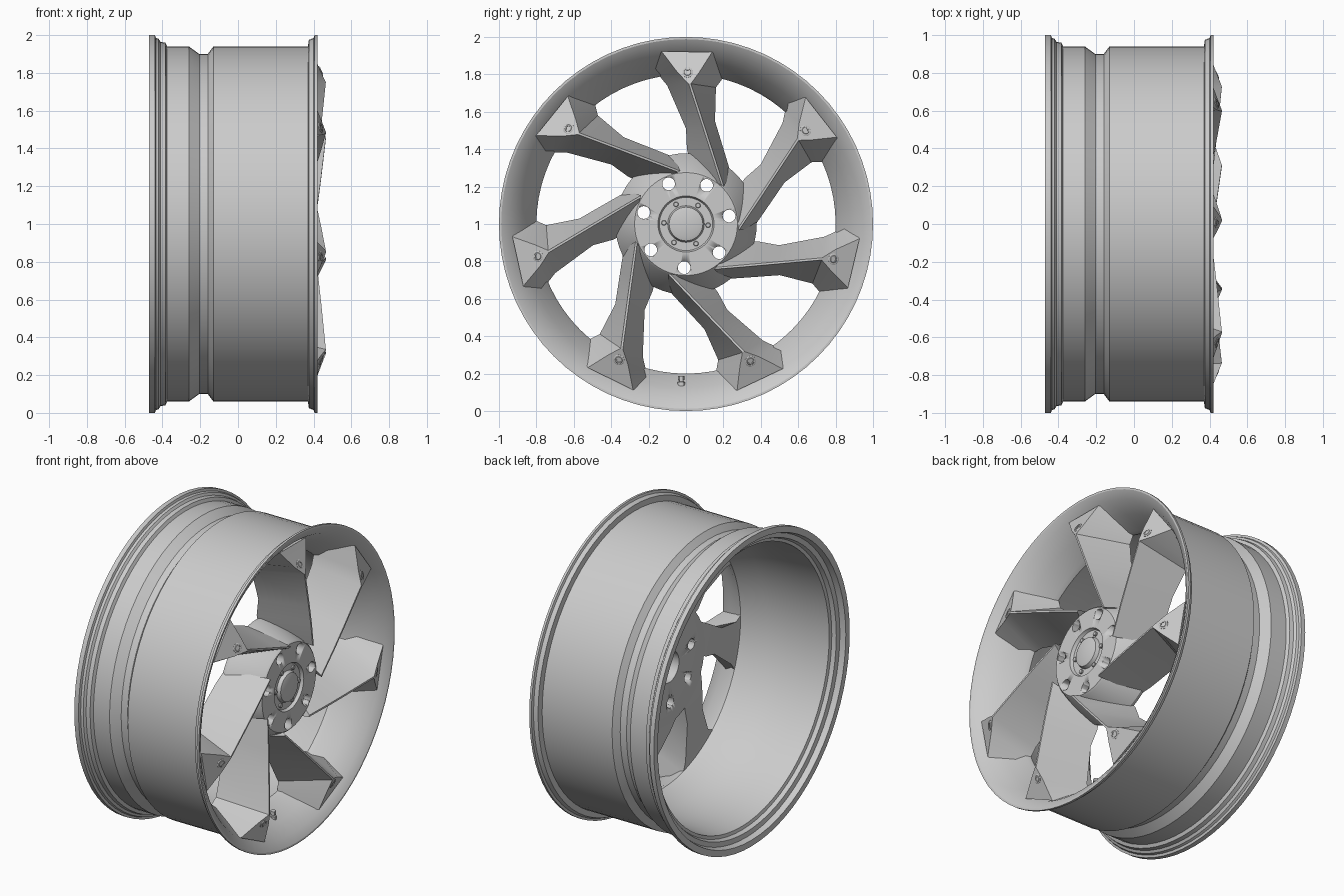
import bpy, bmesh, math
from mathutils import Matrix, Vector

if "Cube" in bpy.data.objects:
    bpy.data.objects.remove(bpy.data.objects["Cube"])

CENTER = Matrix.Translation((0, 0, 1))
N = 7


def finish(bm, name, angle=30):
    bmesh.ops.remove_doubles(bm, verts=bm.verts, dist=1e-5)
    bmesh.ops.recalc_face_normals(bm, faces=bm.faces)
    me = bpy.data.meshes.new(name)
    bm.to_mesh(me)
    bm.free()
    ob = bpy.data.objects.new(name, me)
    bpy.context.collection.objects.link(ob)
    bpy.ops.object.select_all(action='DESELECT')
    ob.select_set(True)
    bpy.context.view_layer.objects.active = ob
    bpy.ops.object.shade_smooth_by_angle(angle=math.radians(angle))
    return ob


def revolve(bm, profile, seg, mat, closed=False):
    """Turn (x, radius) points around the local x axis."""
    rings = []
    for x, r in profile:
        if r == 0:
            rings.append([bm.verts.new(mat @ Vector((x, 0, 0)))] * seg)
            continue
        rings.append([bm.verts.new(mat @ Vector((x, r * math.sin(2 * math.pi * k / seg),
                                                 r * math.cos(2 * math.pi * k / seg))))
                      for k in range(seg)])
    pairs = list(zip(rings, rings[1:])) + ([(rings[-1], rings[0])] if closed else [])
    for a, b in pairs:
        for k in range(seg):
            m = (k + 1) % seg
            vs = list(dict.fromkeys((a[k], a[m], b[m], b[k])))
            if len(vs) > 2:
                bm.faces.new(vs)


def turn(i, n=N, offset=0.0):
    return CENTER @ Matrix.Rotation(2 * math.pi * i / n + offset, 4, 'X')


# Rim barrel: outer side, front lip, inward cone, smooth inner side, back lip
rim = [(-.47, 1), (-.44, 1), (-.435, .985), (-.42, .98), (-.41, .965), (-.385, .96),
       (-.375, .94), (-.26, .94), (-.205, .90), (-.16, .90), (-.13, .94), (.37, .94),
       (.375, .975), (.40, .985), (.405, 1), (.42, 1), (.42, .988), (.39, .937),
       (.30, .875), (.20, .81), (.17, .80), (.12, .815), (.02, .85), (-.12, .872),
       (-.26, .88), (-.40, .89), (-.405, .91), (-.43, .92), (-.435, .95), (-.47, .96)]
bm = bmesh.new()
revolve(bm, rim, 72, CENTER, closed=True)
finish(bm, "rim_barrel", 25)

# Swept spokes: stations of back-left, ridge-left, ridge-right, back-right as (x, y, z)
stations = [
    [(.17, -.22, .84), (.388, -.13, .922), (.388, .14, .92), (.17, .25, .83)],
    [(.17, -.145, .795), (.437, -.045, .81), (.437, .07, .81), (.17, .205, .79)],
    [(.165, -.10, .74), (.465, .014, .75), (.465, .026, .75), (.165, .16, .73)],
    [(.145, .00, .51), (.44, .092, .51), (.44, .104, .51), (.145, .155, .55)],
    [(.13, .005, .40), (.425, .134, .38), (.425, .146, .38), (.13, .21, .37)],
    [(.13, .03, .30), (.40, .191, .205), (.40, .203, .20), (.13, .24, .27)],
]
bm = bmesh.new()
for i in range(N):
    m = turn(i)
    loops = [[bm.verts.new(m @ Vector(p)) for p in s] for s in stations]
    for a, b in zip(loops, loops[1:]):
        for k in range(4):
            j = (k + 1) % 4
            bm.faces.new((a[k], a[j], b[j], b[k]))
    bm.faces.new(loops[0])
    bm.faces.new(loops[-1])
finish(bm, "spokes", 20)

# Hub with a sloping skirt and central bore
bm = bmesh.new()
revolve(bm, [(.12, .10), (.12, .31), (.13, .375), (.15, .378), (.355, .285), (.365, .275),
             (.365, .15), (.34, .14), (.30, .10)], 56, CENTER, closed=True)
hub = finish(bm, "hub")

# Lug holes cut through the hub
bm = bmesh.new()
for i in range(N):
    m = turn(i, N, math.radians(10.5)) @ Matrix.Translation((0, .234, 0))
    revolve(bm, [(0, 0), (0, .034), (.5, .034), (.5, 0)], 20, m)
cutter = finish(bm, "lug_hole_cutter")
cutter.hide_render = True
mod = hub.modifiers.new("lug_holes", 'BOOLEAN')
mod.operation = 'DIFFERENCE'
mod.solver = 'EXACT'
mod.object = cutter
bpy.context.view_layer.objects.active = hub
bpy.ops.object.modifier_apply(modifier=mod.name)
bpy.data.objects.remove(cutter)

# Recessed centre cap with raised dome
bm = bmesh.new()
revolve(bm, [(.30, 0), (.30, .143), (.345, .143), (.345, .098), (.368, .090),
             (.374, .07), (.378, 0)], 40, CENTER)
finish(bm, "centre_cap")

# Small cap bolts
bm = bmesh.new()
for i in range(6):
    m = turn(i, 6, math.radians(-3)) @ Matrix.Translation((.34, .118, 0))
    revolve(bm, [(0, 0), (0, .014), (.014, .014), (.017, .011), (.017, 0)], 10, m)
finish(bm, "cap_bolts")

# Socket bolts on the spoke tips, tilted with the facet
bm = bmesh.new()
tilt = Matrix.Rotation(math.radians(-24), 4, 'Y')
for i in range(N):
    m = turn(i) @ Matrix.Translation((.432, .008, .808)) @ tilt
    revolve(bm, [(-.02, 0), (-.02, .03), (.007, .03), (.009, .027), (.009, .020), (.011, .018),
                 (.011, .012), (.007, .012), (.007, 0)], 16, m)
finish(bm, "spoke_bolts", 25)

# Valve stem on the cone at the bottom
bm = bmesh.new()
m = turn(0) @ Matrix.Translation((.27, -.025, -.87)) @ Matrix.Rotation(math.radians(-90), 4, 'Y')
revolve(bm, [(0, 0), (0, .02), (.025, .02), (.027, .012), (.036, .012), (.036, .017),
             (.056, .017), (.058, 0)], 12, m)
finish(bm, "valve_stem")
